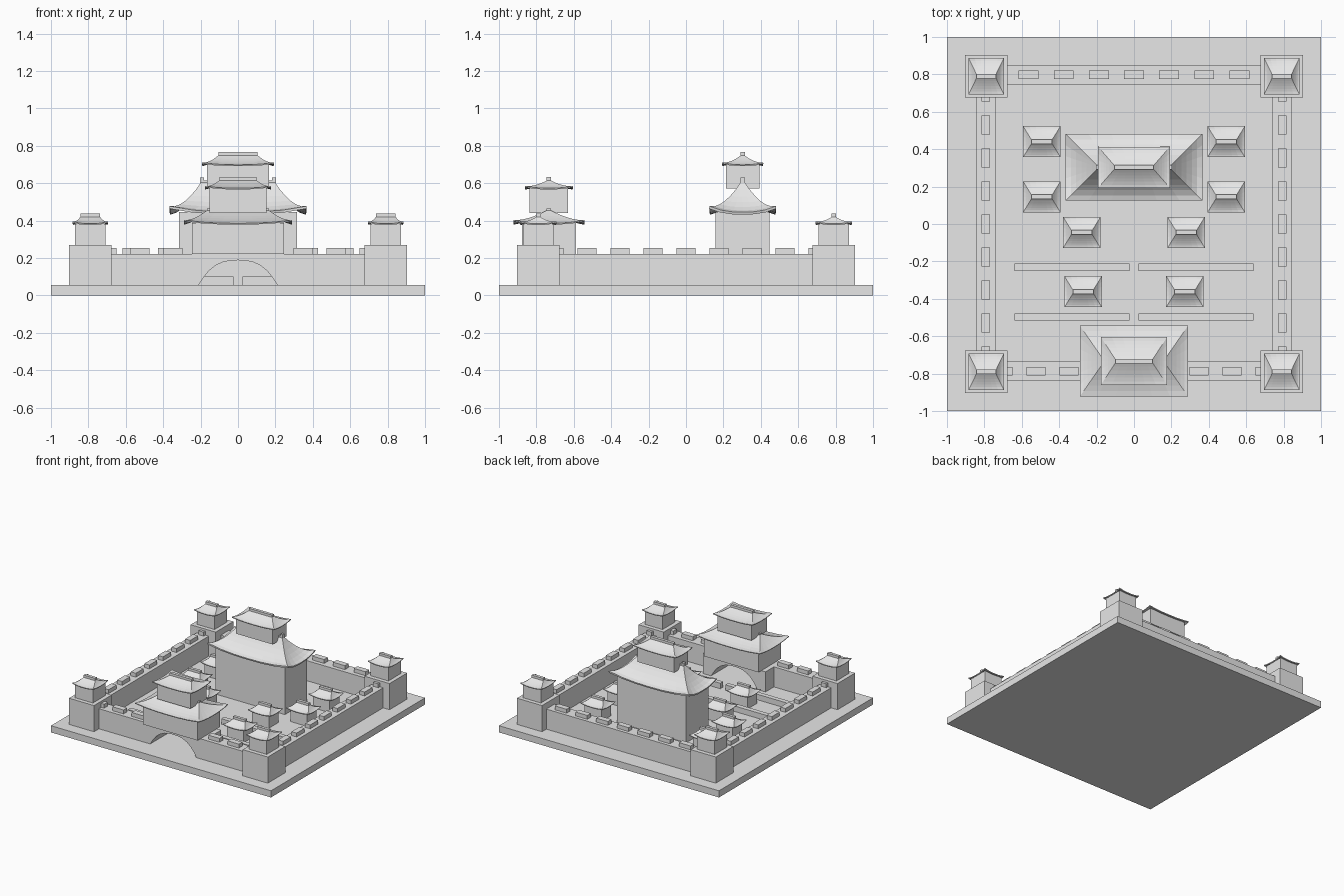
import bpy, bmesh

cube = bpy.data.objects.get("Cube")
if cube:
    bpy.data.objects.remove(cube, do_unlink=True)

stone = bpy.data.materials.new("pale_grey")
stone.use_nodes = True
stone.diffuse_color = (0.8, 0.8, 0.8, 1)
stone.node_tree.nodes["Principled BSDF"].inputs["Base Color"].default_value = (0.8, 0.8, 0.8, 1)

GROUND, WALL_TOP = 0.055, 0.22


def finish(name, bm):
    bmesh.ops.recalc_face_normals(bm, faces=bm.faces)
    mesh = bpy.data.meshes.new(name)
    bm.to_mesh(mesh)
    bm.free()
    mesh.materials.append(stone)
    obj = bpy.data.objects.new(name, mesh)
    bpy.context.collection.objects.link(obj)
    return obj


def box(name, x, y, hx, hy, z0, z1):
    """Box from its centre, half sizes and height range."""
    bm = bmesh.new()
    bmesh.ops.create_cube(bm, size=1)
    for v in bm.verts:
        v.co.x = x + v.co.x * 2 * hx
        v.co.y = y + v.co.y * 2 * hy
        v.co.z = z0 if v.co.z < 0 else z1
    return finish(name, bm)


def roof(name, x, y, hx, hy, eave, ridge_x, top, curve=1.5, lift=0.012, thick=0.007, cap=0.018):
    """Sweeping hipped roof with raised eave corners and a ridge beam."""
    bm = bmesh.new()
    rows, seg = 6, 6
    sides = ((1, -1, 0, 1), (1, 1, -1, 0), (-1, 1, 0, -1), (-1, -1, 1, 0))
    rings = []
    for r in range(rows + 1):
        t = r / rows
        w, d = hx + (ridge_x - hx) * t, hy + (0.01 - hy) * t
        ring = []
        for cx, cy, dx, dy in sides:
            for i in range(seg):
                s = 2 * i / seg
                rise = lift * abs(s - 1) ** 2.5 * (1 - t) ** 2
                z = eave + (top - eave) * t ** curve + rise
                ring.append(bm.verts.new((x + w * (cx + dx * s), y + d * (cy + dy * s), z)))
        rings.append(ring)
    n = len(rings[0])
    for low, high in zip(rings, rings[1:]):
        for i in range(n):
            j = (i + 1) % n
            bm.faces.new((low[i], low[j], high[j], high[i]))
    bm.faces.new(rings[-1])
    obj = finish(name, bm)
    solid = obj.modifiers.new("thickness", 'SOLIDIFY')
    solid.thickness = thick
    solid.offset = -1
    box(name + "_ridge", x, y, ridge_x, 0.012, top - 0.008, top + cap)


# Ground slab
box("ground_slab", 0, 0, 1, 1, 0, GROUND)

# Perimeter walls with their battlements
STEP = 0.1765
box("back_wall", 0, 0.795, 0.68, 0.053, GROUND, WALL_TOP)
for i in range(7):
    box("back_merlon", (i - 3) * 0.188, 0.798, 0.053, 0.023, WALL_TOP, 0.252)
for side, sx in (("left", 1), ("right", -1)):
    box(side + "_wall", sx * 0.793, 0, 0.053, 0.68, GROUND, WALL_TOP)
    for i in range(9):
        box(side + "_merlon", sx * 0.793, (i - 4) * STEP, 0.023, 0.051, WALL_TOP, 0.252)
    box(side + "_front_wall", sx * 0.483, -0.787, 0.198, 0.053, GROUND, WALL_TOP)
    for i in range(3):
        box(side + "_front_merlon", sx * (0.348 + i * STEP), -0.787, 0.051, 0.023, WALL_TOP, 0.252)

# Corner towers
for sx in (1, -1):
    for sy in (1, -1):
        x, y = sx * 0.79, sy * 0.79
        box("tower_base", x, y, 0.114, 0.114, GROUND, 0.27)
        box("tower_room", x, y, 0.081, 0.081, 0.27, 0.382)
        roof("tower_roof", x, y, 0.094, 0.097, 0.383, 0.052, 0.42)

# Gatehouse base pierced by an arch
half_arch = [(0.21, GROUND), (0.185, 0.095), (0.155, 0.132), (0.12, 0.16), (0.08, 0.178), (0.04, 0.186)]
outline = [(-0.285, GROUND), (-0.285, WALL_TOP), (0.285, WALL_TOP), (0.285, GROUND)]
outline += half_arch + [(0, 0.188)] + [(-px, pz) for px, pz in reversed(half_arch)]
bm = bmesh.new()
face = bm.faces.new([bm.verts.new((px, -0.84, pz)) for px, pz in outline])
new = bmesh.ops.extrude_face_region(bm, geom=[face])["geom"]
bmesh.ops.translate(bm, vec=(0, 0.215, 0), verts=[g for g in new if isinstance(g, bmesh.types.BMVert)])
finish("gate_base", bm)

# Gatehouse storeys
GY = -0.733
box("gate_lower_room", 0, GY, 0.247, 0.145, WALL_TOP, 0.388)
roof("gate_lower_roof", 0, GY, 0.29, 0.19, 0.385, 0.165, 0.455, 1.4, 0.018, cap=0.01)
box("gate_upper_room", 0, GY, 0.153, 0.103, 0.44, 0.574)
roof("gate_upper_roof", 0, GY, 0.177, 0.128, 0.573, 0.1, 0.614)

# Main hall
HY = 0.303
box("hall_lower_room", 0, HY, 0.315, 0.144, GROUND, 0.445)
roof("hall_lower_roof", 0, HY, 0.366, 0.178, 0.445, 0.197, 0.605, 1.6, 0.032, 0.014, 0.008)
for sx in (1, -1):
    box("hall_ridge_finial", sx * 0.192, HY, 0.01, 0.012, 0.6, 0.63)
box("hall_upper_room", 0, HY, 0.166, 0.089, 0.57, 0.7)
roof("hall_upper_roof", 0, HY, 0.192, 0.11, 0.698, 0.105, 0.748)

# Courtyard houses
for sx in (1, -1):
    for hx, hy in ((0.493, 0.44), (0.493, 0.145), (0.279, -0.045), (0.272, -0.362)):
        box("house_room", sx * hx, hy, 0.076, 0.062, GROUND, 0.16)
        roof("house_roof", sx * hx, hy, 0.1, 0.083, 0.16, 0.055, 0.2)

    # Low courtyard walls with a central gap
    for y in (-0.231, -0.497):
        box("courtyard_wall", sx * 0.331, y, 0.308, 0.019, GROUND, 0.1)
